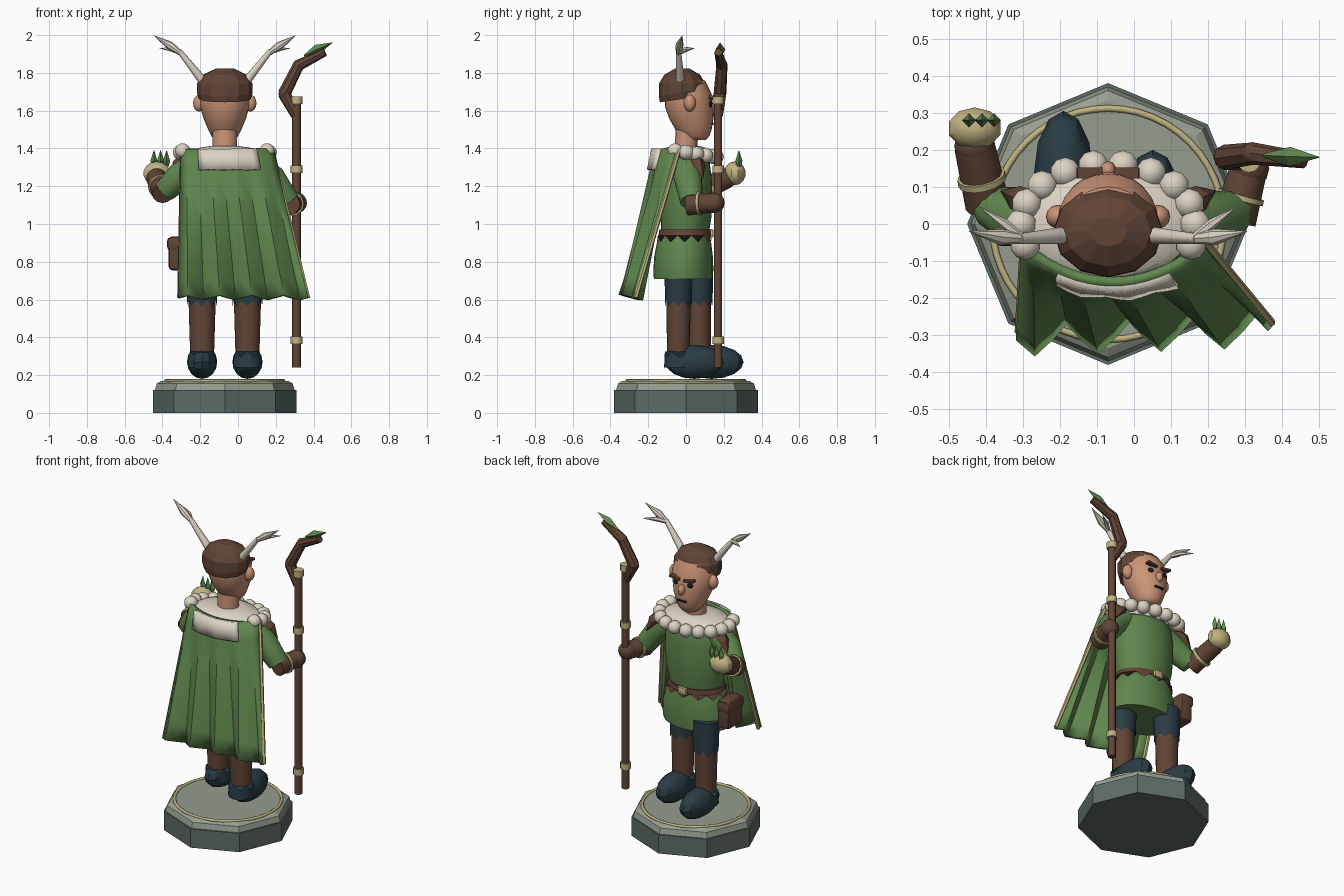
import bpy, bmesh, math
from mathutils import Vector, Matrix

cube = bpy.data.objects.get("Cube")
if cube:
    bpy.data.objects.remove(cube, do_unlink=True)


def material(name, r, g, b):
    m = bpy.data.materials.new(name)
    m.use_nodes = True
    m.diffuse_color = (r, g, b, 1)
    m.node_tree.nodes["Principled BSDF"].inputs["Base Color"].default_value = (r, g, b, 1)
    return m


GREEN = material("leaf green", .115, .24, .075)
BROWN = material("leather brown", .12, .058, .036)
SLATE = material("dark slate", .022, .046, .058)
STONE = material("dark stone", .11, .15, .135)
PALE = material("pale stone", .31, .34, .28)
GOLD = material("pale gold", .53, .45, .22)
CREAM = material("cream fur", .72, .66, .55)
SKIN = material("skin", .60, .30, .185)
INK = material("ink", .012, .012, .014)
MID = -.07  # x of the figure's own centre line


def finish(name, bm, mat, angle=35):
    bmesh.ops.recalc_face_normals(bm, faces=bm.faces)
    mesh = bpy.data.meshes.new(name)
    bm.to_mesh(mesh)
    bm.free()
    mesh.materials.append(mat)
    ob = bpy.data.objects.new(name, mesh)
    bpy.context.collection.objects.link(ob)
    if angle:
        bpy.ops.object.select_all(action='DESELECT')
        ob.select_set(True)
        bpy.context.view_layer.objects.active = ob
        bpy.ops.object.shade_smooth_by_angle(angle=math.radians(angle))
    return ob


def skin_rings(name, rings, mat, angle):
    bm = bmesh.new()
    rows = [[bm.verts.new(p) for p in ring] for ring in rings]
    n = len(rows[0])
    for a, b in zip(rows, rows[1:]):
        for i in range(n):
            bm.faces.new((a[i], a[(i + 1) % n], b[(i + 1) % n], b[i]))
    bm.faces.new(rows[0])
    bm.faces.new(rows[-1])
    return finish(name, bm, mat, angle)


def loft(name, mat, rings, x=MID, n=20, angle=35, zig=None):
    """Stack of level ellipses (z, rx, ry, y); zig = (ring, height) makes one jagged."""
    out = []
    for k, (z, rx, ry, y) in enumerate(rings):
        jag = zig[1] if zig and zig[0] == k else 0
        out.append([(x + rx * math.cos(math.tau * i / n), y + ry * math.sin(math.tau * i / n),
                     z + jag * (i % 2)) for i in range(n)])
    return skin_rings(name, out, mat, angle)


def tube(name, mat, pts, n=10, angle=50):
    """Round limb through points (x, y, z, radius)."""
    pos = [Vector(p[:3]) for p in pts]
    last = len(pos) - 1
    quat, prev, out = None, None, []
    for i, p in enumerate(pos):
        t = (pos[min(i + 1, last)] - pos[max(i - 1, 0)]).normalized()
        quat = prev.rotation_difference(t) @ quat if prev else t.to_track_quat('Z', 'Y')
        prev = t
        r = max(pts[i][3], .001)
        out.append([p + quat @ Vector((r * math.cos(math.tau * k / n), r * math.sin(math.tau * k / n), 0))
                    for k in range(n)])
    return skin_rings(name, out, mat, angle)


def ball(name, mat, c, r, seg=16, rows=10, angle=40):
    bm = bmesh.new()
    bmesh.ops.create_uvsphere(bm, u_segments=seg, v_segments=rows, radius=1,
                              matrix=Matrix.Translation(c) @ Matrix.Diagonal((*r, 1)))
    return finish(name, bm, mat, angle)


def box(name, mat, c, size, bevel=0, tilt=0):
    bm = bmesh.new()
    bmesh.ops.create_cube(bm, size=1, matrix=Matrix.Translation(c) @ Matrix.Rotation(tilt, 4, 'Y')
                          @ Matrix.Diagonal((*size, 1)))
    if bevel:
        bmesh.ops.bevel(bm, geom=bm.edges[:], offset=bevel, segments=2, affect='EDGES', profile=.5)
    return finish(name, bm, mat)


# Plinth
loft("plinth_foot", STONE, [(0, .38, .38, 0), (.12, .38, .38, 0)], n=8, angle=0)
loft("plinth_step", PALE, [(.12, .37, .37, 0), (.155, .36, .36, 0), (.17, .335, .335, 0)], n=8, angle=0)
ring = [(MID + .312 * math.cos(math.tau * i / 48), .312 * math.sin(math.tau * i / 48), .17, .009)
        for i in range(49)]
tube("plinth_ring", GOLD, ring, n=8)

# Legs and boots
for side, x, y, toe, reach in (("left", .05, -.04, .045, .155), ("right", -.19, .07, .135, .17)):
    ball(side + "_boot", SLATE, (x, toe, .27), (.08, reach, .09), 12, 8, 25)
    loft(side + "_boot_cuff", SLATE, [(.24, .076, .076, y), (.295, .072, .072, y)], x, 12, zig=(1, .03))
    loft(side + "_legging", BROWN, [(.26, .062, .06, y), (.6, .072, .064, y)], x, 16)
    loft(side + "_trouser", SLATE, [(.565, .078, .07, y), (.78, .085, .075, y)], x, 16, zig=(0, .03))

# Tunic, belt and pouch
loft("tunic_skirt", GREEN, [(.71, .215, .155, -.015), (.75, .22, .158, -.015), (.83, .215, .155, -.013),
                            (.91, .19, .142, -.01), (.97, .165, .125, -.005)], n=24)
loft("tunic_body", GREEN, [(.94, .165, .125, -.005), (1.04, .185, .135, 0), (1.14, .195, .14, 0),
                           (1.25, .195, .135, 0), (1.33, .185, .125, 0), (1.385, .14, .1, 0)], n=24)
loft("belt", BROWN, [(.905, .196, .146, -.008), (.94, .185, .14, -.006), (.97, .18, .136, -.005)],
     n=24, zig=(0, .035))
box("belt_buckle", GOLD, (MID, .135, .95), (.06, .02, .045), .006)
box("pouch", BROWN, (-.325, .02, .845), (.085, .15, .18), .02)
box("pouch_flap", BROWN, (-.33, .02, .895), (.09, .16, .07), .018)

# Arms, gloves and bands
arms = {
    "left": ((.08, 0, 1.31, .075), (.18, .01, 1.24, .075), (.265, .03, 1.12, .062),
             (.27, .01, 1.105, .06), (.31, .15, 1.112, .05)),
    "right": ((-.22, 0, 1.31, .075), (-.31, .01, 1.25, .075), (-.385, .05, 1.175, .06),
              (-.395, .05, 1.165, .06), (-.43, .21, 1.24, .055)),
}
for side, (shoulder, mid, elbow, cuff, wrist) in arms.items():
    tube(side + "_sleeve", GREEN, [shoulder, mid, elbow], n=14)
    tube(side + "_glove", BROWN, [cuff, wrist], n=12)
    ball(side + "_hand", BROWN, wrist[:3], (.055, .055, .055), 12, 8)
    a, b = Vector(cuff), Vector(wrist)
    lo, hi = a.lerp(b, .4), a.lerp(b, .5)
    lo.w, hi.w = lo.w + .008, hi.w + .008
    tube(side + "_glove_band", GOLD, [lo, hi], n=16)
    s = 1 if side == "left" else -1
    tube(side + "_shoulder_leaf", BROWN, [(MID + s * .2, .05, 1.35, .04), (MID + s * .25, .07, 1.31, .035),
                                          (MID + s * .29, .09, 1.24, 0)], n=4, angle=0)

# Gourd with sprouts
ball("gourd", GOLD, (-.43, .258, 1.268), (.075, .058, .063), 10, 7, 30)
for i, x in enumerate((-.445, -.41, -.378)):
    tube(f"sprout_{i}", GREEN, [(x, .28, 1.305, .012), (x, .28, 1.335, .019), (x, .28, 1.39, 0)], n=4, angle=0)

# Staff
SX, SY = .31, .17
tube("staff_shaft", BROWN, [(SX, SY, .24, .023), (SX, SY, 1.66, .023)])
for i, z in enumerate((.385, 1.29, 1.655)):
    tube(f"staff_band_{i}", GOLD, [(SX, SY, z - .02, .031), (SX, SY, z + .02, .031)], n=12)
crook = [(.305, .17, 1.575, .026), (.245, .18, 1.69, .034), (.32, .19, 1.84, .03), (.46, .172, 1.91, .022)]
for i in range(3):
    tube(f"staff_crook_{i}", BROWN, [crook[i], crook[i + 1]], n=8, angle=30)
    if i < 2:
        ball(f"staff_knot_{i}", BROWN, crook[i + 1][:3], (.031, .031, .031), 8, 6)
tube("staff_leaf", GREEN, [(.35, .185, 1.89, .005), (.42, .182, 1.925, .026), (.5, .18, 1.96, 0)], n=4, angle=0)


# Cape: pleats deepen toward the hem
def cape_point(u, t, off=0):
    x = (-.295 + .475 * u) * (1 - t) + (-.31 + .68 * u) * t
    wave = math.asin(math.sin(math.tau * 4 * u)) / (math.pi / 2)
    y = (-.05 - .105 * math.sin(math.pi * u) ** .7) * (1 - t) + (-.305 + .025 * u) * t - .042 * t * wave
    return Vector((x, y + off, 1.395 - .785 * t + .012 * t * wave))


def sheet(name, mat, u0, u1, t1, cols, rows, off, thick):
    bm = bmesh.new()
    g = [[bm.verts.new(cape_point(u0 + (u1 - u0) * c / cols, t1 * r / rows, off)) for c in range(cols + 1)]
         for r in range(rows + 1)]
    for r in range(rows):
        for c in range(cols):
            bm.faces.new((g[r][c], g[r + 1][c], g[r + 1][c + 1], g[r][c + 1]))
    ob = finish(name, bm, mat, 40)
    mod = ob.modifiers.new("thickness", 'SOLIDIFY')
    mod.thickness, mod.offset = thick, 0


sheet("cape", GREEN, 0, 1, 1, 16, 8, 0, .025)
sheet("cape_fur_patch", CREAM, .19, .82, .14, 10, 2, -.012, .035)
for side, u in (("left", 1), ("right", 0)):
    tube(f"cape_{side}_trim", GOLD, [(*cape_point(u, t / 4, .014), .012) for t in range(5)], n=6)

# Fur collar
loft("fur_collar", CREAM, [(1.325, .2, .135, -.005), (1.37, .225, .15, -.005), (1.395, .19, .135, -.005),
                           (1.412, .08, .075, 0)], n=24, angle=60)
for i in range(12):
    a = math.radians(-18 + 216 * i / 11)
    ball(f"fur_tuft_{i}", CREAM, (MID + .235 * math.cos(a), -.005 + .165 * math.sin(a), 1.38 - .025 * math.sin(a)),
         (.042, .042, .04), 10, 7, 50)

# Head
loft("neck", SKIN, [(1.37, .066, .06, 0), (1.52, .066, .06, .005)], n=16)
loft("head", SKIN, [(1.445, .05, .05, .055), (1.465, .07, .073, .05), (1.5, .088, .096, .04), (1.56, .113, .118, .028),
                    (1.62, .13, .126, .015), (1.69, .135, .125, .01), (1.76, .11, .1, 0)], n=24, angle=60)
hair = loft("hair", BROWN, [(1.665, .137, .118, -.02), (1.70, .148, .124, -.02), (1.745, .146, .122, -.02),
                            (1.79, .115, .095, -.02), (1.822, .05, .04, -.02)], n=12, angle=0)
for v in hair.data.vertices:
    if v.co.z < 1.72:
        v.co.z += .15 * v.co.y
ball("nose", SKIN, (MID, .145, 1.6), (.022, .025, .032), 10, 8)
box("mouth", INK, (MID, .143, 1.53), (.06, .014, .009))
for side, s in (("left", 1), ("right", -1)):
    ball(side + "_ear", SKIN, (MID + s * .135, .02, 1.64), (.033, .032, .045), 12, 8)
    ball(side + "_eye", INK, (MID + s * .048, .128, 1.635), (.02, .012, .016), 10, 8)
    box(side + "_brow", BROWN, (MID + s * .05, .138, 1.668), (.068, .03, .013), tilt=s * -.15)

    # Antlers
    def at(dx, y, z, r):
        return (MID + s * dx, y, z, r)
    tube(side + "_antler_beam", CREAM, [at(.11, -.03, 1.75, .024), at(.24, -.04, 1.915, .014)], n=8)
    tube(side + "_antler_fork", CREAM, [at(.22, -.04, 1.895, .012), at(.29, -.035, 1.945, .022),
                                        at(.375, -.02, 1.998, 0)], n=8, angle=25)
    tube(side + "_antler_tine", CREAM, [at(.23, -.04, 1.905, .012), at(.28, 0, 1.925, .014),
                                        at(.345, .045, 1.93, 0)], n=6, angle=25)
